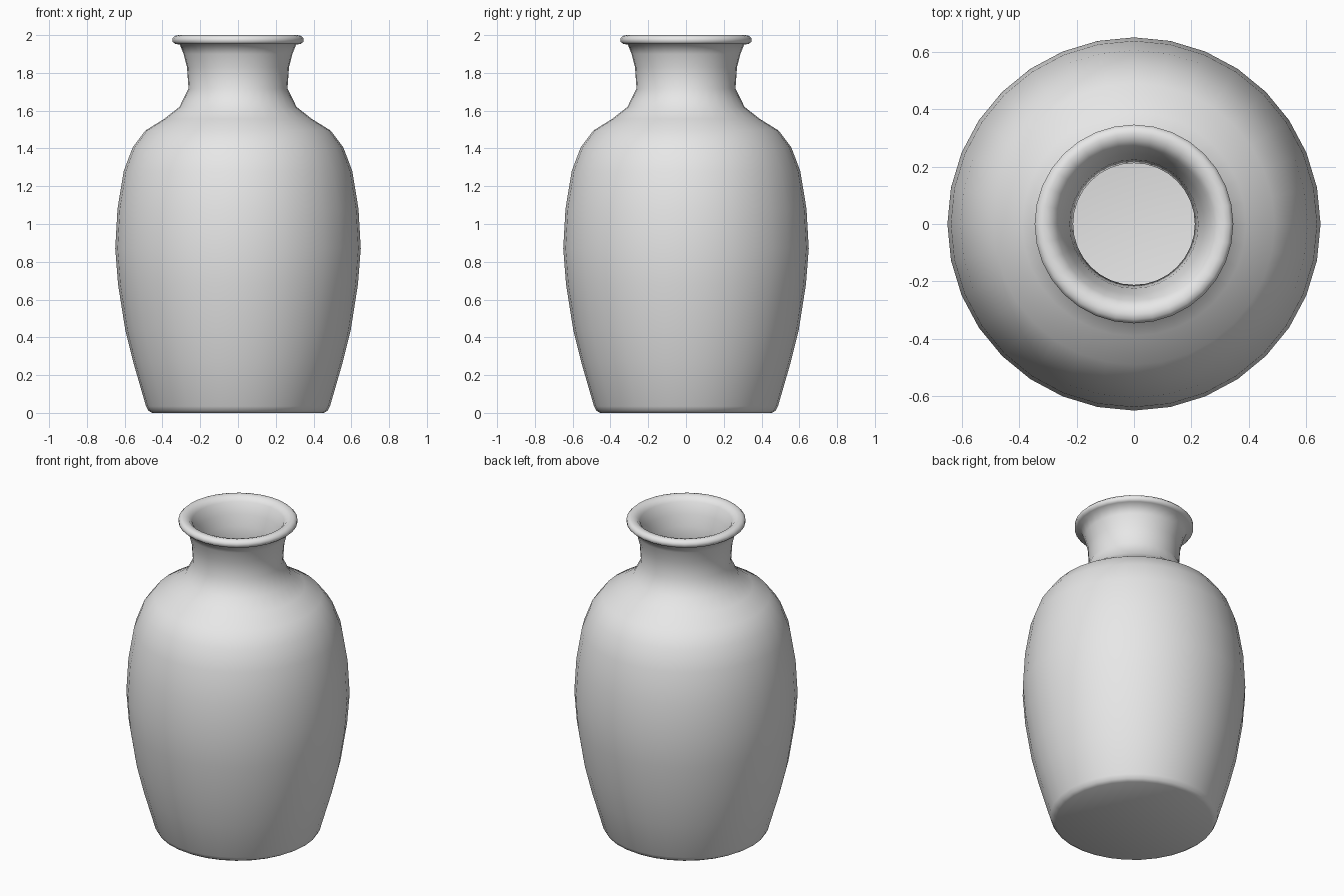
import bpy
import bmesh
import math

old = bpy.data.objects.get("Cube")
if old:
    bpy.data.objects.remove(old, do_unlink=True)

SIDES = 32

# Grey clay
clay = bpy.data.materials.new("grey_clay")
clay.use_nodes = True
grey = (0.8, 0.8, 0.8, 1.0)
clay.diffuse_color = grey
clay.node_tree.nodes["Principled BSDF"].inputs["Base Color"].default_value = grey

# Outer wall from foot to neck, as (radius, height)
outer = [(0, 0), (0.455, 0), (0.475, 0.012), (0.487, 0.035), (0.555, 0.27),
         (0.597, 0.44), (0.635, 0.68), (0.65, 0.87), (0.638, 1.08),
         (0.605, 1.28), (0.558, 1.405), (0.49, 1.495), (0.39, 1.557),
         (0.31, 1.62), (0.262, 1.717), (0.27, 1.83), (0.288, 1.9), (0.308, 1.95)]

# Rolled lip
lip = [(0.333, 1.953), (0.346, 1.965), (0.346, 1.983), (0.333, 1.996),
       (0.315, 2.0), (0.29, 1.993), (0.268, 1.97)]

# Inner wall from mouth down to the floor
inner = [(0.245, 1.9), (0.224, 1.83), (0.212, 1.717), (0.265, 1.59),
         (0.36, 1.515), (0.455, 1.455), (0.515, 1.38), (0.557, 1.265),
         (0.588, 1.08), (0.6, 0.87), (0.585, 0.68), (0.547, 0.44),
         (0.505, 0.27), (0.445, 0.06), (0.42, 0.05), (0, 0.05)]

# Turn the profile into a hollow vase
bm = bmesh.new()
verts = [bm.verts.new((r, 0, z)) for r, z in outer + lip + inner]
edges = [bm.edges.new(pair) for pair in zip(verts, verts[1:])]
bmesh.ops.spin(bm, geom=verts + edges, cent=(0, 0, 0), axis=(0, 0, 1),
               angle=math.tau, steps=SIDES, use_duplicate=False)
bmesh.ops.remove_doubles(bm, verts=bm.verts[:], dist=0.0005)
bmesh.ops.recalc_face_normals(bm, faces=bm.faces[:])
for face in bm.faces:
    face.smooth = True

mesh = bpy.data.meshes.new("vase")
bm.to_mesh(mesh)
bm.free()
mesh.materials.append(clay)
vase = bpy.data.objects.new("vase", mesh)
bpy.context.collection.objects.link(vase)
